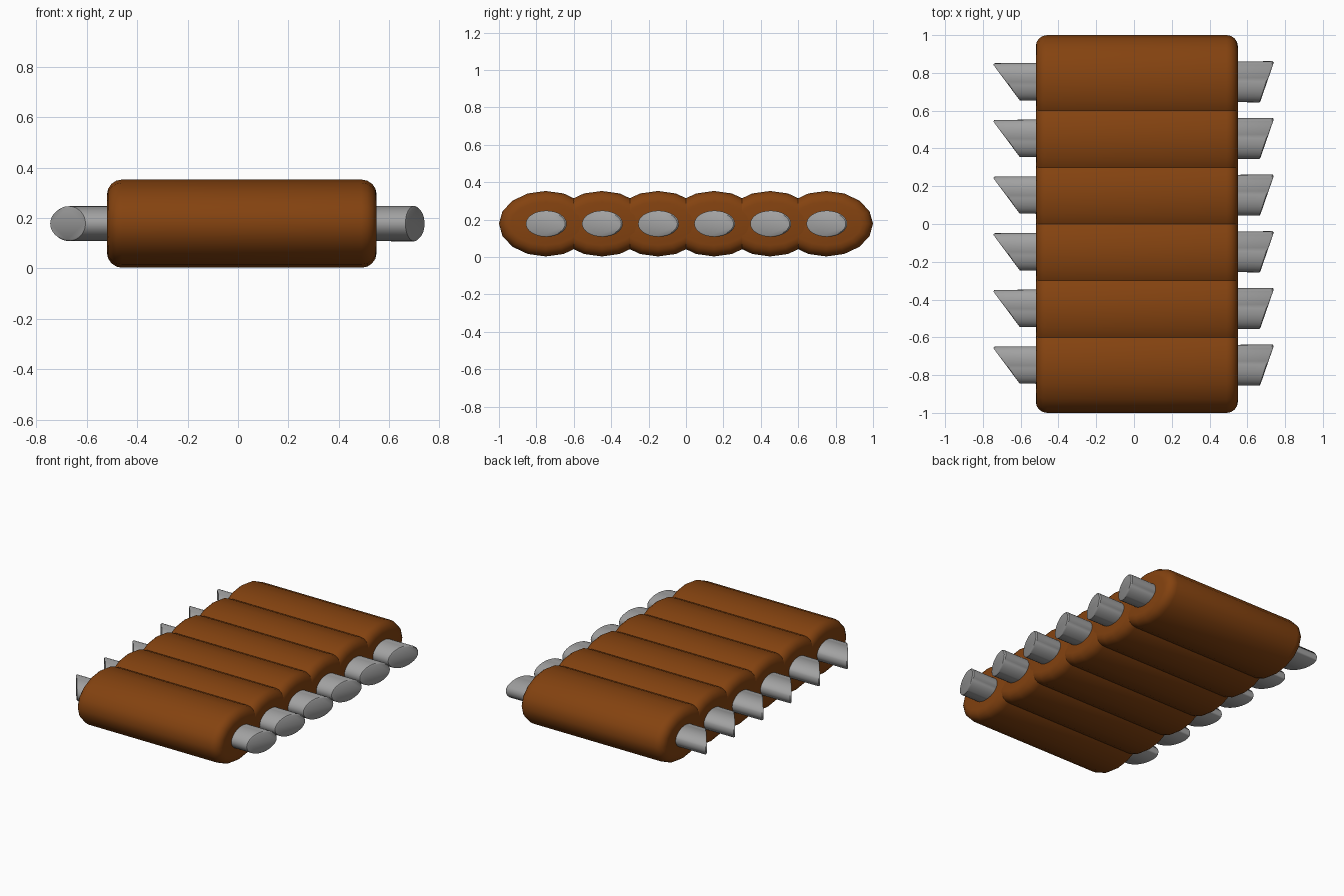
import bpy, bmesh, math

if "Cube" in bpy.data.objects:
    bpy.data.objects.remove(bpy.data.objects["Cube"])


def material(name, rgb):
    m = bpy.data.materials.new(name)
    m.diffuse_color = (*rgb, 1)
    m.use_nodes = True
    m.node_tree.nodes["Principled BSDF"].inputs["Base Color"].default_value = m.diffuse_color
    return m


BROWN = material("brown", (0.23, 0.055, 0.005))
GREY = material("grey", (0.36, 0.36, 0.36))
MID_Z = 0.178


def loft(name, rings, mat, angle):
    """Skin a list of equal-length point rings and close both ends."""
    bm = bmesh.new()
    loops = [[bm.verts.new(p) for p in ring] for ring in rings]
    n = len(loops[0])
    for a, b in zip(loops, loops[1:]):
        for i in range(n):
            j = (i + 1) % n
            bm.faces.new((a[i], a[j], b[j], b[i]))
    bm.faces.new(loops[0][::-1])
    bm.faces.new(loops[-1])
    bmesh.ops.recalc_face_normals(bm, faces=bm.faces[:])
    me = bpy.data.meshes.new(name)
    bm.to_mesh(me)
    bm.free()
    me.materials.append(mat)
    ob = bpy.data.objects.new(name, me)
    bpy.context.collection.objects.link(ob)
    bpy.ops.object.select_all(action='DESELECT')
    ob.select_set(True)
    bpy.context.view_layer.objects.active = ob
    bpy.ops.object.shade_smooth_by_angle(angle=math.radians(angle))


def ellipse(cy, ry, rz, n, x_of=None, x=0.0):
    """Ring around the x axis; x_of(v) slants it, v running -1..1 across y."""
    pts = []
    for i in range(n):
        t = 2 * math.pi * i / n
        px = x_of(math.cos(t)) if x_of else x
        pts.append((px, cy + ry * math.cos(t), MID_Z + rz * math.sin(t)))
    return pts


# Roll profile: x position and inset, with rounded ends
R = 0.06
arc = [(R * (1 - math.sin(a)), R * (1 - math.cos(a)))
       for a in [math.pi / 2 * k / 4 for k in range(5)]]
profile = [(-0.52 + d, s) for d, s in reversed(arc)] + [(0.55 - d, s) for d, s in arc]
profile.sort(key=lambda p: p[0])

for k in range(6):
    cy = -0.75 + 0.3 * k
    # Padded roll
    loft(f"roll_{k + 1}",
         [ellipse(cy, 0.25 - s, 0.175 - s, 16, x=x) for x, s in profile], BROWN, 50)
    # Rod through the roll, both ends cut on a slant
    left = lambda v: -0.678 - 0.067 * v
    right = lambda v: 0.705 + 0.035 * v
    c = cy + 0.003
    loft(f"rod_{k + 1}", [
        ellipse(c, 0.090, 0.063, 32, left),
        ellipse(c, 0.098, 0.069, 32, lambda v: left(v) + 0.006),
        ellipse(c, 0.109, 0.070, 32, lambda v: right(v) - 0.006),
        ellipse(c, 0.101, 0.063, 32, right)], GREY, 50)
